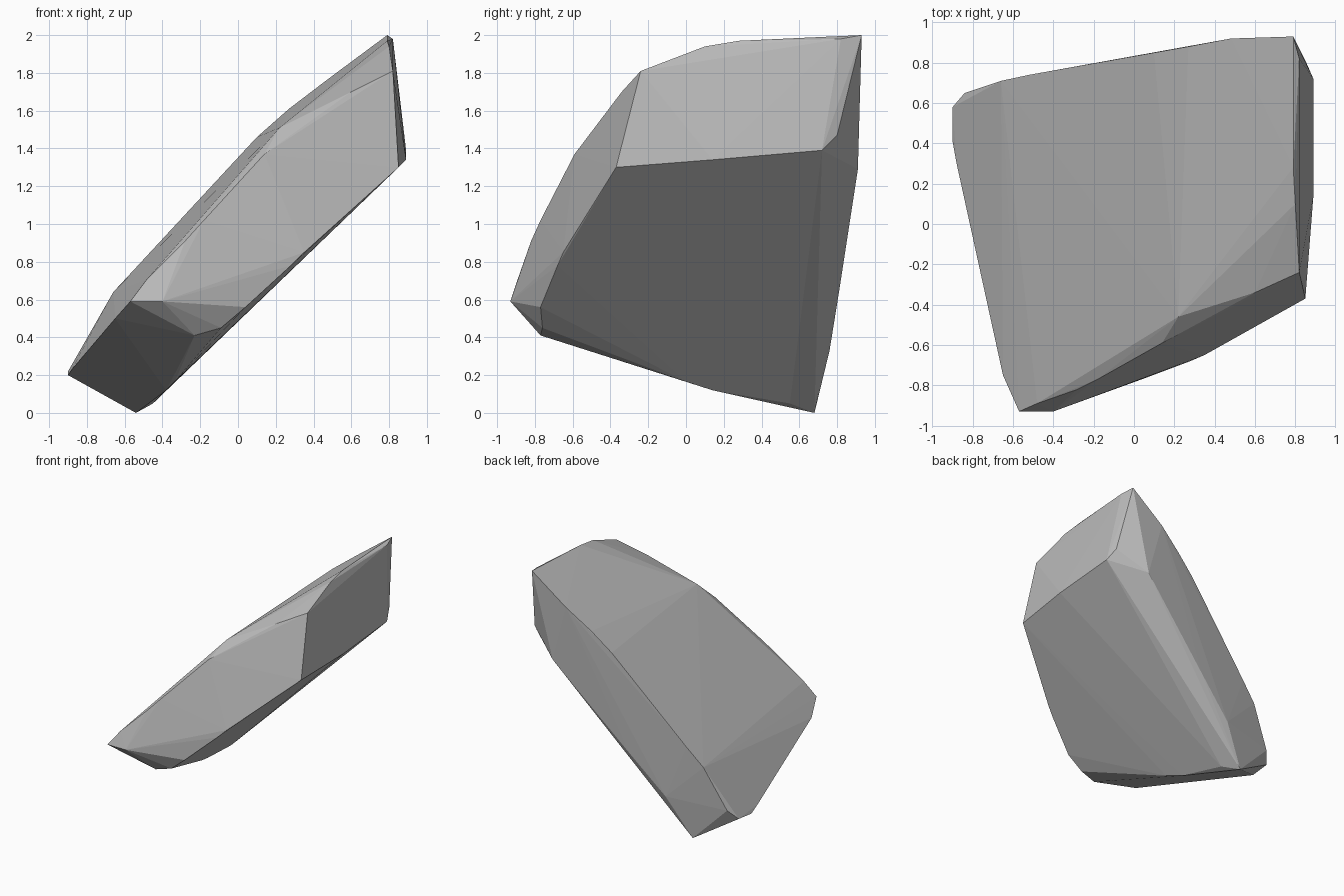
import bpy
import bmesh

# Corner points of the chipped slab, grouped by rim
top_rim = [
    (0.79, 0.93, 2.0), (0.82, 0.82, 1.98), (0.79, 0.28, 1.97), (0.80, 0.10, 1.94),
    (0.82, -0.24, 1.81), (0.60, -0.34, 1.70), (0.22, -0.46, 1.51), (0.14, -0.59, 1.37),
    (-0.18, -0.77, 1.02), (-0.28, -0.82, 0.91), (-0.48, -0.89, 0.71), (-0.57, -0.93, 0.59),
    (-0.65, -0.75, 0.50), (-0.88, 0.30, 0.23), (-0.90, 0.41, 0.20), (-0.90, 0.58, 0.22),
    (-0.84, 0.65, 0.30), (-0.66, 0.71, 0.64), (-0.52, 0.74, 0.79), (0.10, 0.85, 1.46),
    (0.27, 0.88, 1.61), (0.48, 0.92, 1.77),
]
bottom_rim = [
    (0.85, -0.37, 1.30), (0.89, 0.14, 1.34), (0.89, 0.72, 1.39), (0.855, 0.80, 1.47),
    (0.61, 0.91, 1.29), (-0.03, 0.81, 0.64), (-0.34, 0.76, 0.33), (-0.54, 0.68, 0.0),
    (-0.45, 0.55, 0.05), (-0.38, 0.14, 0.12), (-0.335, 0.0, 0.165), (-0.23, -0.77, 0.41),
    (-0.09, -0.76, 0.45), (0.04, -0.77, 0.56), (0.28, -0.68, 0.78), (0.35, -0.65, 0.85),
    (-0.40, -0.93, 0.59),
]

# Wrap the rims in a convex skin
bm = bmesh.new()
for p in top_rim + bottom_rim:
    bm.verts.new(p)
hull = bmesh.ops.convex_hull(bm, input=bm.verts[:])
loose = [v for v in bm.verts if not v.link_faces]
bmesh.ops.delete(bm, geom=loose, context='VERTS')
bmesh.ops.recalc_face_normals(bm, faces=bm.faces[:])

mesh = bpy.data.meshes.new("rock_shard")
bm.to_mesh(mesh)
bm.free()
rock = bpy.data.objects.new("rock_shard", mesh)
bpy.context.collection.objects.link(rock)

# Stone colour
stone = bpy.data.materials.new("grey_stone")
stone.diffuse_color = (0.5, 0.5, 0.5, 1)
mesh.materials.append(stone)
